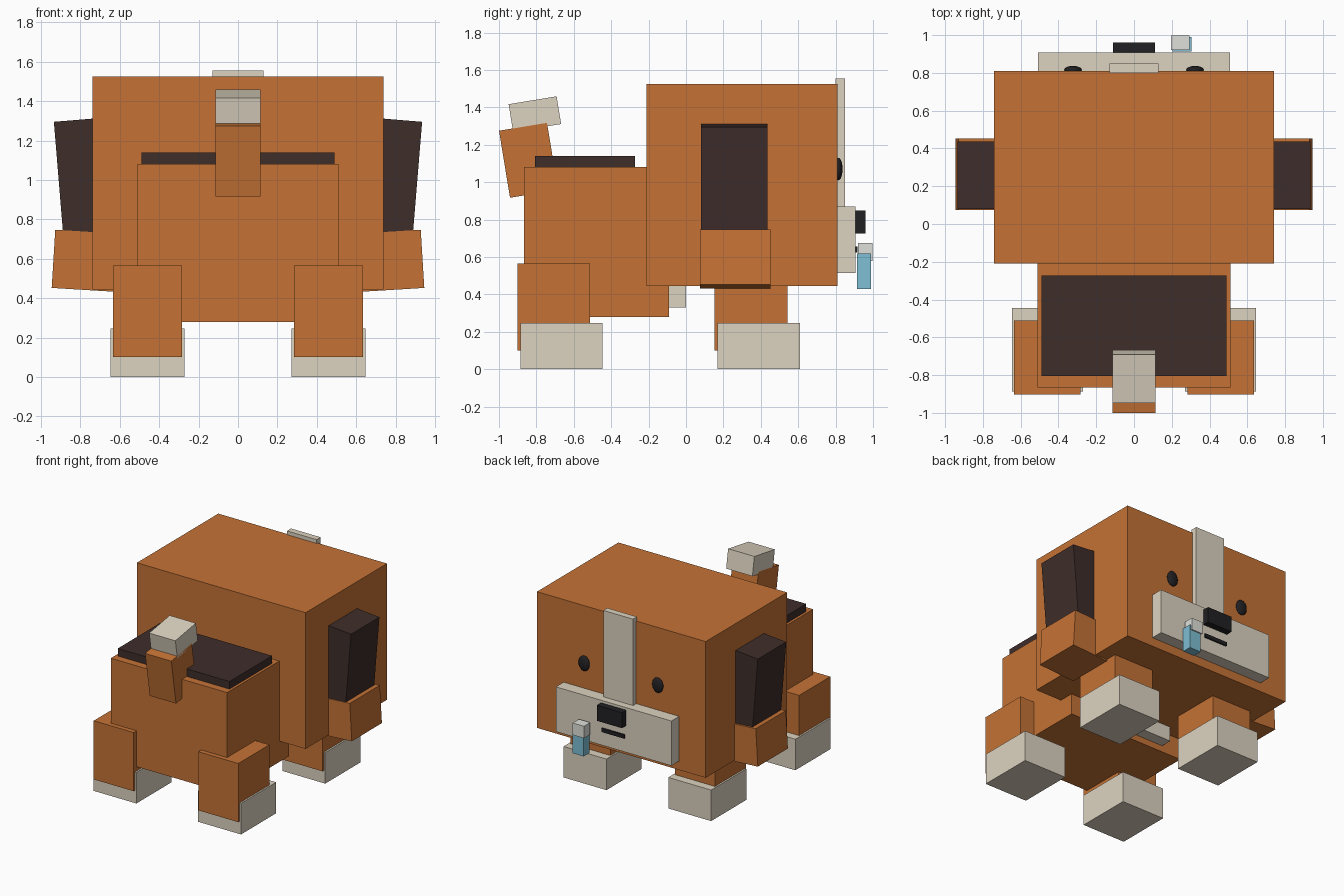
import bpy
from math import radians

if "Cube" in bpy.data.objects:
    bpy.data.objects.remove(bpy.data.objects["Cube"])


def make_mat(name, rgb):
    m = bpy.data.materials.new(name)
    m.diffuse_color = (*rgb, 1)
    m.use_nodes = True
    m.node_tree.nodes["Principled BSDF"].inputs["Base Color"].default_value = m.diffuse_color
    return m


ORANGE = make_mat("orange", (0.56, 0.17, 0.036))
CREAM = make_mat("cream", (0.72, 0.65, 0.53))
BROWN = make_mat("dark_brown", (0.048, 0.026, 0.023))
BLACK = make_mat("black", (0.015, 0.014, 0.016))
BLUE = make_mat("blue", (0.21, 0.52, 0.66))
WHITE = make_mat("white", (0.74, 0.74, 0.71))


def block(name, center, size, mat, rot=(0, 0, 0)):
    """Box from centre, full size and rotation in degrees."""
    bpy.ops.mesh.primitive_cube_add(size=1, location=center,
                                    rotation=[radians(a) for a in rot])
    o = bpy.context.object
    o.name = name
    o.scale = size
    o.data.materials.append(mat)
    return o


def span(name, x, y, z, mat):
    """Axis-aligned box from (min, max) ranges."""
    r = (x, y, z)
    return block(name, [(a + b) / 2 for a, b in r], [b - a for a, b in r], mat)


# Head, body, saddle patch and chest patch
span("head", (-0.74, 0.74), (-0.21, 0.81), (0.445, 1.525), ORANGE)
span("body", (-0.51, 0.51), (-0.865, -0.09), (0.28, 1.08), ORANGE)
span("back_patch", (-0.49, 0.49), (-0.806, -0.272), (1.06, 1.14), BROWN)
span("chest_patch", (-0.34, 0.34), (-0.12, 0.0), (0.33, 0.8), CREAM)

# Face
span("muzzle", (-0.507, 0.507), (0.78, 0.907), (0.515, 0.87), CREAM)
span("forehead_stripe", (-0.13, 0.13), (0.80, 0.85), (0.8, 1.555), CREAM)
span("nose", (-0.11, 0.11), (0.88, 0.96), (0.727, 0.85), BLACK)
span("mouth", (-0.10, 0.10), (0.89, 0.918), (0.625, 0.655), BLACK)
span("drip_top", (0.196, 0.295), (0.92, 0.998), (0.58, 0.675), WHITE)
span("drip", (0.205, 0.305), (0.914, 0.989), (0.43, 0.62), BLUE)

for s, side in ((1, "right"), (-1, "left")):
    # Eyes: flattened balls
    bpy.ops.mesh.primitive_uv_sphere_add(segments=24, ring_count=12, radius=1,
                                         location=(s * 0.323, 0.815, 1.07))
    eye = bpy.context.object
    eye.name = f"eye_{side}"
    eye.scale = (0.047, 0.022, 0.06)
    eye.data.materials.append(BLACK)
    bpy.ops.object.shade_smooth_by_angle()

    # Ears with orange tips
    block(f"ear_{side}", (s * 0.757, 0.258, 0.959), (0.30, 0.356, 0.70),
          BROWN, (0, s * 4.7, 0))
    block(f"ear_tip_{side}", (s * 0.78, 0.263, 0.59), (0.315, 0.377, 0.296),
          ORANGE, (0, s * -3.5, 0))

    # Legs and paws
    for end, y, top in (("tail_end", -0.707, 0.565), ("head_end", 0.348, 0.6)):
        block(f"leg_{end}_{side}", (s * 0.459, y, (0.1 + top) / 2),
              (0.35, 0.39, top - 0.1), ORANGE)
        block(f"paw_{end}_{side}", (s * 0.459, y + 0.041, 0.123),
              (0.376, 0.44, 0.246), CREAM)

# Tail leaning outward
block("tail", (0, -0.842, 1.117), (0.23, 0.26, 0.363), ORANGE, (9.3, 0, 0))
block("tail_tip", (0, -0.808, 1.364), (0.23, 0.26, 0.15), CREAM, (9.3, 0, 0))
